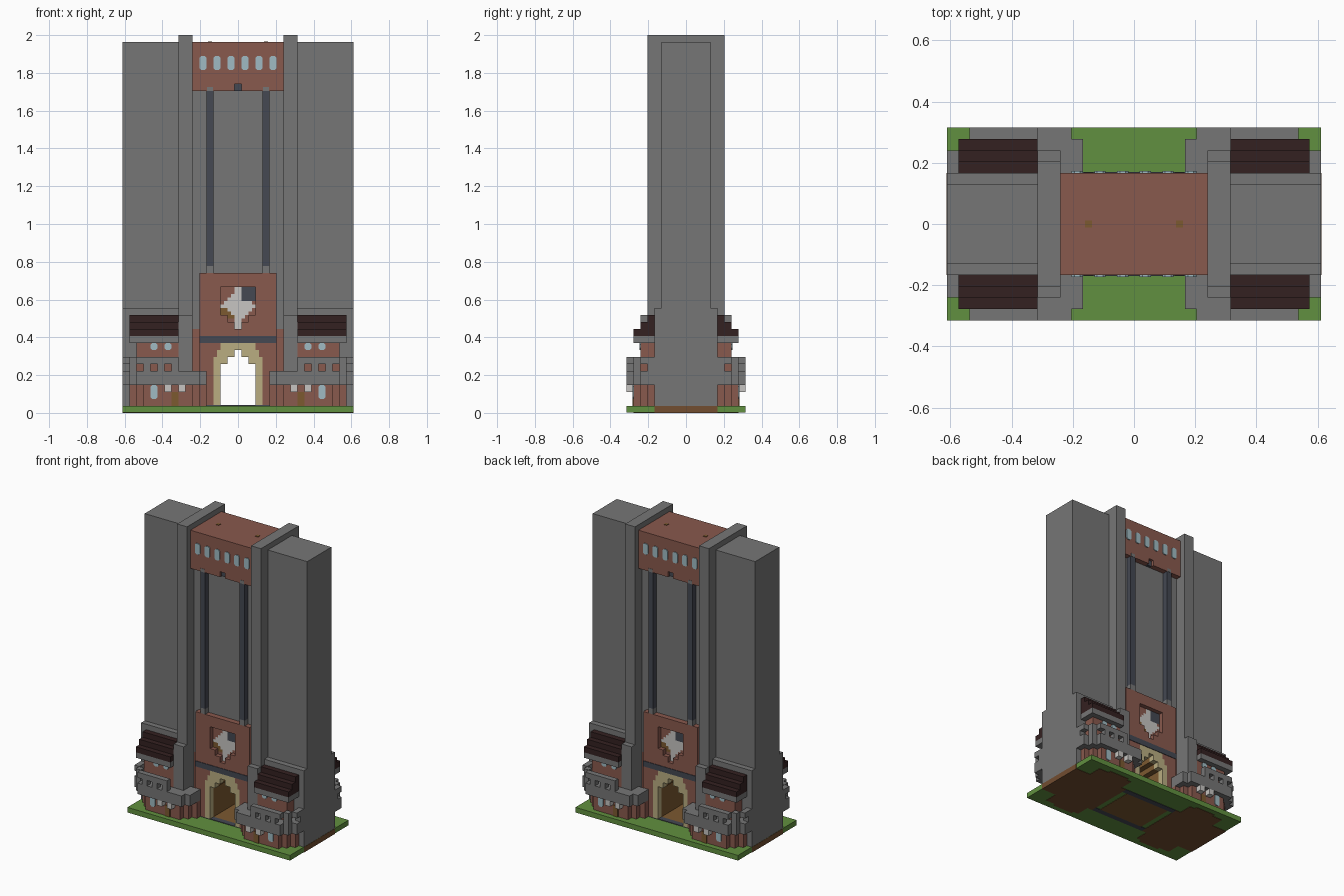
import bpy
import bmesh
import math

if "Cube" in bpy.data.objects:
    bpy.data.objects.remove(bpy.data.objects["Cube"])

UNIT = 2 / 54      # one building block


def make_material(name, red, green, blue):
    mat = bpy.data.materials.new(name)
    mat.use_nodes = True
    colour = (red, green, blue, 1)
    mat.diffuse_color = colour
    for node in mat.node_tree.nodes:
        if node.type == "BSDF_PRINCIPLED":
            node.inputs["Base Color"].default_value = colour
    return mat


stone = make_material("grey stone", .18, .18, .18)
brick = make_material("red brick", .25, .1, .075)
grass = make_material("green grass", .12, .28, .05)
roofing = make_material("dark roofing", .034, .015, .015)
sand = make_material("pale sandstone", .49, .42, .22)
slate = make_material("blue slate", .058, .065, .085)
white = make_material("white plaster", .57, .56, .54)
glass = make_material("pale glass", .35, .5, .55)
wood = make_material("brown wood", .2, .1, .03)
dirt = make_material("brown dirt", .17, .075, .03)


def edge(k):
    """Block edges sit half a block off the centre line."""
    return max(0, k - .5) * UNIT


def add_box(bm, x0, x1, y0, y1, z0, z1):
    verts = [bm.verts.new((x, y, z)) for x in (x0, x1) for y in (y0, y1) for z in (z0, z1)]
    for ids in ("0132", "4675", "0451", "2376", "0264", "1573"):
        bm.faces.new([verts[int(i)] for i in ids])


def finish(name, bm, mat, mirrored=True):
    bmesh.ops.recalc_face_normals(bm, faces=bm.faces)
    mesh = bpy.data.meshes.new(name)
    bm.to_mesh(mesh)
    bm.free()
    mesh.materials.append(mat)
    obj = bpy.data.objects.new(name, mesh)
    bpy.context.collection.objects.link(obj)
    if mirrored:
        mod = obj.modifiers.new("Mirror", "MIRROR")
        mod.use_axis = (True, True, False)
        mod.use_mirror_merge = False
    return obj


def part(name, mat, *boxes):
    """Boxes in block edges (x, y, z ranges) for one quarter, mirrored to all four."""
    bm = bmesh.new()
    for x0, x1, y0, y1, z0, z1 in boxes:
        add_box(bm, edge(x0), edge(x1), edge(y0), edge(y1), z0 * UNIT, z1 * UNIT)
    return finish(name, bm, mat)


def stepped(inner, outer, depth, z0, z1):
    """Plan with stair-stepped corners."""
    return [(max(inner - i, 5), outer + i, 5, depth - i, z0, z1) for i in range(3)]


def panes(name, y, z0, z1, columns):
    """Thin glass plates with clipped corners."""
    bm = bmesh.new()
    cut = .25 * UNIT
    for k in columns:
        a, b, low, high = edge(k), edge(k + 1), z0 * UNIT, z1 * UNIT
        outline = [(a + cut, low), (b - cut, low), (b, low + cut), (b, high - cut),
                   (b - cut, high), (a + cut, high), (a, high - cut), (a, low + cut)]
        face = bm.faces.new([bm.verts.new((x, edge(y), z)) for x, z in outline])
        out = bmesh.ops.extrude_face_region(bm, geom=[face])["geom"]
        bmesh.ops.translate(bm, vec=(0, .006, 0),
                            verts=[v for v in out if isinstance(v, bmesh.types.BMVert)])
    finish(name, bm, glass)


# Ground slab with earth underneath
part("ground", grass, (0, 17, 0, 9, .06, 1))
part("earth", dirt, (6, 17.04, 0, 5, 0, .98), (7, 14, 5, 7.5, 0, .06), (8, 12, 7, 8, 0, .06))
part("path", wood, (0, 5, 0, 4, 0, 1.1))
part("threshold", slate, (0, 6, 4, 5, 0, 1.1))

# Tall towers, pillars and the wall between them
part("tower", stone, (9, 17, 0, 4, 1, 53))
part("tower_base", stone, (9, 17, 0, 5, 1, 15))
part("pillar", stone, (7, 9, 0, 6, 1, 54))
part("pillar_base", stone, (7, 9, 0, 7, 1, 14))
part("middle_wall", stone, (0, 7, 0, 4, 12, 47))

# Bridge room across the top
part("bridge", brick, (0, 7, 0, 5, 47, 53), (1, 7, 0, 5, 46, 47))
part("bridge_keystone", slate, (0, 1, 0, 4.5, 46, 47))
part("bridge_studs", wood, (4.2, 4.8, 0, .8, 53, 53.1))
panes("bridge_windows", 5, 49, 51, (1, 3, 5))
part("hanging_ropes", slate, (4, 5, 4, 5, 21, 46))
part("rope_ends", stone, (4, 5, 4, 5, 20, 21), (4.1, 4.9, 4.1, 5.05, 46, 46.6))

# Gate passage: height range, half opening, outer edge of the frame
arch = [(1, 7, 3, 4), (7, 8, 2, 4), (8, 9, 1, 3.5), (9, 10, 0, 3)]
part("gate_frame", sand, *[(a, b, 4, 5, lo, hi) for lo, hi, a, b in arch])
part("passage_lining", wood, *[(a, b, 0, 4, lo, hi) for lo, hi, a, b in arch])
part("gate_wall", brick, *[(b, 6, 0, 5, lo, hi) for lo, hi, a, b in arch])
part("gate_shoulder", brick, (6, 7, 0, 4, 1, 12), (0, 6, 0, 4, 10, 12))
part("gate_ledge", slate, (0, 6, 4, 5.1, 10, 11))

# Upper gate front with a recess for the shield
part("gate_front", brick, (0, 6, 4, 5, 11, 12), (1, 6, 4, 5, 12, 13),
     (2, 6, 4, 5, 13, 14), (3, 6, 4, 5, 14, 18), (0, 6, 4, 5, 18, 20))

# Painted shield in the recess, half-block cells
shield = ["RRRRWWBBBB",
          "RRRRWWBBBB",
          "RRRWWWBBBB",
          "RRWWWWBBBB",
          "RWWWWWWWWR",
          "WWWWWWWWWW",
          "NNWWWWWWWR",
          "NNNWWWWWRR",
          "  NNWWWR  ",
          "  RRWWRR  ",
          "    WW    ",
          "    WW    "]
for letter, mat, label in (("R", brick, "red"), ("W", white, "white"),
                           ("B", slate, "blue"), ("N", wood, "brown")):
    bm = bmesh.new()
    half = UNIT / 2
    for r, row in enumerate(shield):
        for c, cell in enumerate(row):
            if cell == letter:
                x, z = (c - 5) * half, 18 * UNIT - r * half
                add_box(bm, x, x + half, -edge(4) - .008, -edge(4), z - half, z)
    front = finish("front_shield_" + label, bm, mat, mirrored=False)
    back = front.copy()
    back.name = "back_shield_" + label
    back.rotation_euler.z = math.pi
    bpy.context.collection.objects.link(back)

# Corner lodges: walls, windows, doors
part("lodge_wall", brick, *stepped(7, 14, 8, 1, 4))
part("lodge_upper_wall", brick, (9, 15, 5, 7, 6, 10))
panes("lodge_lower_windows", 8, 2, 4, [12])
panes("lodge_upper_windows", 7, 9, 10, (10, 12))
part("lodge_door", wood, (9, 10, 8, 8.15, 1, 3))

# Balcony with pierced parapet
part("balcony_floor", stone, *stepped(6, 15, 9, 4, 6))
part("balcony_posts", stone, *[(k, k + 1, 8, 9, 6, 7) for k in (9, 11, 13)],
     (15, 16, 7, 8, 6, 7), (16, 17, 5, 6, 6, 7))
part("balcony_rail", stone, (9, 15, 8, 9, 7, 8), (15, 16, 7, 8, 7, 8), (16, 17, 5, 7, 7, 8))
part("balcony_brackets", white, *[(k, k + 1, 8, 9, 3, 4) for k in (8, 10)])

# Stepped lodge roof on a stone eave
part("lodge_eave", stone, (9, 16, 5, 8, 10, 11))
part("lodge_roof", roofing, *[(9, 16, 5, 6 + i, 11, 14 - i) for i in range(3)])
